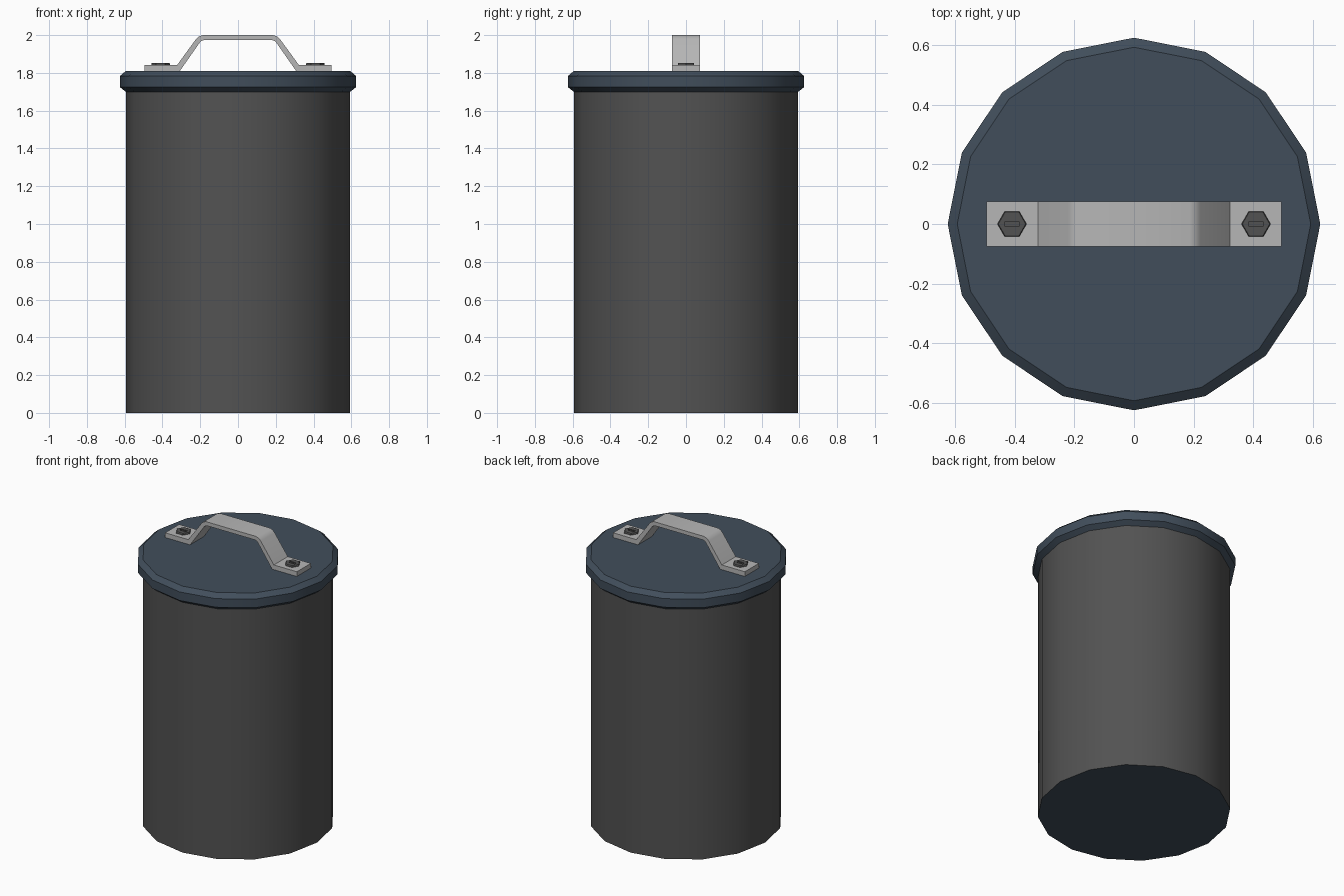
import bpy, bmesh, math

if "Cube" in bpy.data.objects:
    bpy.data.objects.remove(bpy.data.objects["Cube"])


def material(name, rgb):
    m = bpy.data.materials.new(name)
    m.diffuse_color = (*rgb, 1)
    m.use_nodes = True
    m.node_tree.nodes["Principled BSDF"].inputs["Base Color"].default_value = m.diffuse_color
    return m


GREY = material("dark grey", (0.085, 0.085, 0.085))
BLUE = material("slate blue", (0.053, 0.076, 0.105))
STEEL = material("light steel", (0.47, 0.47, 0.47))


def finish(name, bm, mats, angle=30):
    bmesh.ops.recalc_face_normals(bm, faces=bm.faces)
    me = bpy.data.meshes.new(name)
    bm.to_mesh(me)
    bm.free()
    ob = bpy.data.objects.new(name, me)
    bpy.context.collection.objects.link(ob)
    for m in mats:
        me.materials.append(m)
    bpy.ops.object.select_all(action='DESELECT')
    ob.select_set(True)
    bpy.context.view_layer.objects.active = ob
    bpy.ops.object.shade_smooth_by_angle(angle=math.radians(angle))
    return ob


def lathe(profile, sides, cx=0):
    """Stack of rings (radius, z), capped at both ends."""
    bm = bmesh.new()
    rings = [[bm.verts.new((cx + r * math.cos(2 * math.pi * i / sides),
                            r * math.sin(2 * math.pi * i / sides), z))
              for i in range(sides)] for r, z in profile]
    for a, b in zip(rings, rings[1:]):
        for i in range(sides):
            j = (i + 1) % sides
            bm.faces.new((a[i], a[j], b[j], b[i]))
    bm.faces.new(rings[0][::-1])
    top = bm.faces.new(rings[-1])
    return bm, top


# Barrel: grey wall, blue underside
bm, _ = lathe([(0.594, 0), (0.594, 1.705)], 16)
bm.normal_update()
for f in bm.faces:
    f.material_index = 1 if f.normal.z < -0.5 else 0
finish("barrel", bm, [GREY, BLUE])

# Lid with chamfered rims
bm, _ = lathe([(0.594, 1.70), (0.626, 1.725), (0.626, 1.783), (0.594, 1.81)], 16)
finish("lid", bm, [BLUE])

# Handle: bent strap, half profile mirrored in x and extruded in y
outer = [(0.495, 1.81), (0.495, 1.842), (0.322, 1.842), (0.223, 1.978),
         (0.208, 1.993), (0.187, 2.0)]
inner = [(0.180, 1.974), (0.192, 1.970), (0.202, 1.961), (0.308, 1.81)]
outline = ([(-x, z) for x, z in outer] + [(x, z) for x, z in reversed(outer)]
           + [(x, z) for x, z in reversed(inner)] + [(-x, z) for x, z in inner])
bm = bmesh.new()
face = bm.faces.new([bm.verts.new((x, -0.075, z)) for x, z in outline])
ext = bmesh.ops.extrude_face_region(bm, geom=[face])
for v in ext["geom"]:
    if isinstance(v, bmesh.types.BMVert):
        v.co.y = 0.075
finish("handle", bm, [STEEL])

# Hex bolts with a recessed slot
for side, x in (("left", -0.41), ("right", 0.41)):
    bm, top = lathe([(0.049, 1.840), (0.049, 1.849), (0.046, 1.853)], 6, x)
    inset = bmesh.ops.inset_individual(bm, faces=[top], thickness=0.015)
    w, d = 0.023, 0.009
    for v in top.verts:  # flatten the inset hexagon to a slot
        dx = v.co.x - x
        on_axis = abs(v.co.y) < 1e-4
        v.co.x = x + math.copysign(w, dx)
        v.co.y = 0 if on_axis else math.copysign(d, v.co.y)
    low = bmesh.ops.extrude_face_region(bm, geom=[top])
    for v in low["geom"]:
        if isinstance(v, bmesh.types.BMVert):
            v.co.z -= 0.006
    if top.is_valid:
        bm.faces.remove(top)
    finish("bolt_" + side, bm, [GREY])
